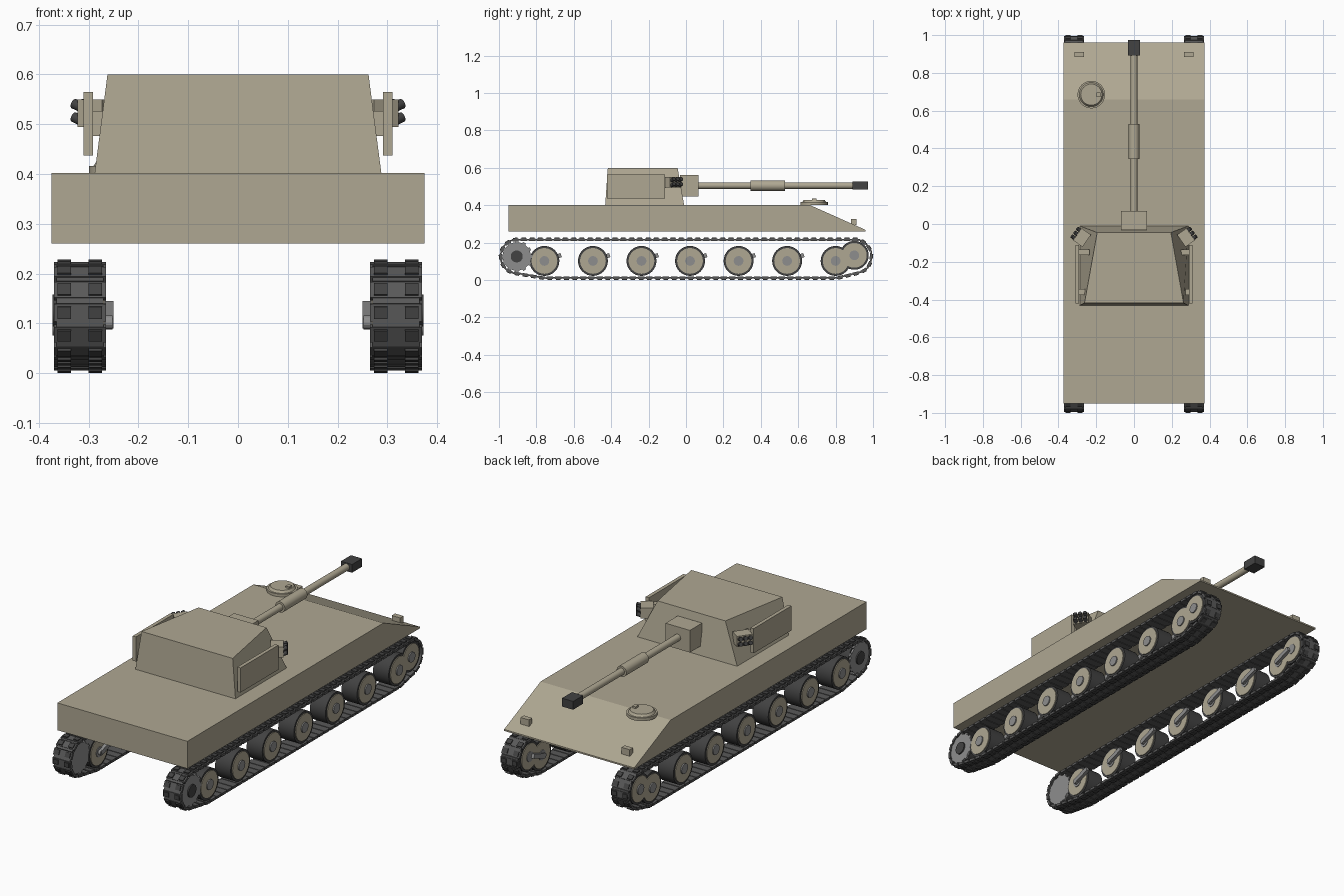
import bpy, bmesh, math
from mathutils import Matrix, Vector

if "Cube" in bpy.data.objects:
    bpy.data.objects.remove(bpy.data.objects["Cube"])


def material(name, rgb):
    m = bpy.data.materials.new(name)
    m.diffuse_color = (*rgb, 1)
    m.use_nodes = True
    m.node_tree.nodes["Principled BSDF"].inputs["Base Color"].default_value = m.diffuse_color
    return m


TAN = material("tan_paint", (0.43, 0.39, 0.29))
DARK = material("dark_rubber", (0.055, 0.055, 0.055))
STEEL = material("steel", (0.27, 0.27, 0.27))
TRACK = material("track_metal", (0.10, 0.10, 0.10))


def box(bm, centre, size, frame=Matrix()):
    m = frame @ Matrix.Translation(centre) @ Matrix.Diagonal((*size, 1))
    bmesh.ops.create_cube(bm, size=1, matrix=m)


def rod(bm, a, b, r, r2=None, sides=32):
    """Cylinder or cone from point a to point b."""
    a, b = Vector(a), Vector(b)
    rot = (b - a).to_track_quat('Z', 'Y').to_matrix().to_4x4()
    bmesh.ops.create_cone(bm, cap_ends=True, segments=sides, radius1=r,
                          radius2=r if r2 is None else r2, depth=(b - a).length,
                          matrix=Matrix.Translation((a + b) / 2) @ rot)


def finish(name, bm, mat, mirror=False, smooth=False):
    bmesh.ops.recalc_face_normals(bm, faces=bm.faces)
    me = bpy.data.meshes.new(name)
    bm.to_mesh(me)
    bm.free()
    me.materials.append(mat)
    if smooth:
        me.shade_smooth()
        me.set_sharp_from_angle(angle=math.radians(35))
    ob = bpy.data.objects.new(name, me)
    bpy.context.collection.objects.link(ob)
    if mirror:
        ob.modifiers.new("mirror", 'MIRROR').use_mirror_merge = False
    return ob


# hull: side profile extruded across x
bm = bmesh.new()
profile = [(-0.95, 0.26), (0.96, 0.26), (0.96, 0.268), (0.66, 0.402), (-0.95, 0.402)]
face = bm.faces.new([bm.verts.new((-0.374, y, z)) for y, z in profile])
ext = bmesh.ops.extrude_face_region(bm, geom=[face])
bmesh.ops.translate(bm, vec=(0.748, 0, 0),
                    verts=[v for v in ext['geom'] if isinstance(v, bmesh.types.BMVert)])
finish("hull", bm, TAN)

# headlights on the sloped plate
bm = bmesh.new()
box(bm, (0.29, 0.897, 0.310), (0.048, 0.027, 0.034))
finish("headlight", bm, TAN, mirror=True)

# driver hatch
bm = bmesh.new()
hx, hy = -0.226, 0.685
rod(bm, (hx, hy, 0.400), (hx, hy, 0.416), 0.073)
rod(bm, (hx, hy, 0.416), (hx, hy, 0.428), 0.064, 0.056)
box(bm, (hx + 0.038, hy, 0.430), (0.02, 0.024, 0.014))
finish("driver_hatch", bm, TAN, smooth=True)

# turret: tapered block, narrower roof towards the gun
bm = bmesh.new()
box(bm, (0, 0, 0.5), (1, 1, 0.2))
for v in bm.verts:
    top, gun_end = v.co.z > 0.5, v.co.y > 0
    half = (0.195 if gun_end else 0.262) if top else 0.288
    y = (-0.045 if top else -0.01) if gun_end else (-0.418 if top else -0.432)
    v.co = (math.copysign(half, v.co.x), y, v.co.z)
finish("turret", bm, TAN)

# side armour plates with brackets to the turret
bm = bmesh.new()
box(bm, (0.301, -0.267, 0.501), (0.019, 0.31, 0.128))
box(bm, (0.277, -0.36, 0.501), (0.04, 0.03, 0.05))
box(bm, (0.265, -0.15, 0.501), (0.06, 0.03, 0.05))
finish("side_plate", bm, TAN, mirror=True)

# smoke launchers angled outward
frame = Matrix.Translation((0.275, -0.072, 0.522)) @ Matrix.Rotation(math.radians(35), 4, 'Z')
bm = bmesh.new()
box(bm, (0, 0, 0), (0.06, 0.078, 0.055), frame)
finish("smoke_launcher_block", bm, TAN, mirror=True)
bm = bmesh.new()
for dy in (-0.025, 0, 0.025):
    for dz in (-0.016, 0.011):
        rod(bm, frame @ Vector((0.02, dy, dz - 0.003)),
            frame @ Vector((0.049, dy, dz + 0.008)), 0.0105, sides=12)
finish("smoke_tubes", bm, DARK, mirror=True, smooth=True)

# gun
bm = bmesh.new()
box(bm, (0, 0.018, 0.503), (0.14, 0.1, 0.115))
finish("mantlet", bm, TAN)
bm = bmesh.new()
rod(bm, (0, 0.05, 0.505), (0, 0.92, 0.505), 0.0175)
rod(bm, (0, 0.345, 0.505), (0, 0.53, 0.505), 0.028)
finish("gun_barrel", bm, TAN, smooth=True)
bm = bmesh.new()
box(bm, (0, 0.932, 0.505), (0.064, 0.082, 0.043))
finish("muzzle_brake", bm, DARK)

# running gear, right side built and mirrored
END_Z, WHEEL_Z = 0.126, 0.102
wheels = [-0.757 + 0.2595 * i for i in range(7)]


def wheel(name, y, z, r, rim, hub):
    for part, radius, x0, x1, mat in (("tyre", r, 0.272, 0.362, DARK),
                                      ("disc", r * 0.86, 0.268, 0.366, rim),
                                      ("hub", 0.026, 0.265, 0.372, hub)):
        bm = bmesh.new()
        rod(bm, (x0, y, z), (x1, y, z), radius)
        finish(f"{name}_{part}", bm, mat, mirror=True, smooth=True)


for i, y in enumerate(wheels):
    wheel(f"road_wheel_{i + 1}", y, WHEEL_Z, 0.08, TAN, STEEL)
    bm = bmesh.new()
    rod(bm, (0.252, y, WHEEL_Z), (0.28, y, WHEEL_Z), 0.014, sides=16)
    angle = math.atan2(0.03, 0.085)
    box(bm, (0, 0.045, 0), (0.017, 0.1, 0.023),
        Matrix.Translation((0.2585, y, WHEEL_Z)) @ Matrix.Rotation(angle, 4, 'X'))
    finish(f"suspension_arm_{i + 1}", bm, STEEL, mirror=True)
wheel("idler", 0.90, 0.132, 0.077, TAN, STEEL)

# drive sprocket: toothed drum, pale discs, dark hub
bm = bmesh.new()
rod(bm, (0.285, -0.905, END_Z), (0.35, -0.905, END_Z), 0.074)
finish("sprocket_drum", bm, DARK, mirror=True, smooth=True)
bm = bmesh.new()
for x in (0.274, 0.355):
    rod(bm, (x, -0.905, END_Z), (x + 0.01, -0.905, END_Z), 0.076)
    for k in range(12):
        f = Matrix.Translation((x + 0.005, -0.905, END_Z)) @ Matrix.Rotation(k * math.tau / 12, 4, 'X')
        box(bm, (0, 0, 0.077), (0.01, 0.018, 0.014), f)
finish("sprocket_disc", bm, STEEL, mirror=True)
bm = bmesh.new()
rod(bm, (0.35, -0.905, END_Z), (0.372, -0.905, END_Z), 0.032)
finish("sprocket_hub", bm, DARK, mirror=True, smooth=True)

# track path: equal-radius arcs round the end wheels and outer road wheels
R = 0.089
centres = [Vector(c) for c in ((wheels[0], WHEEL_Z), (wheels[-1], WHEEL_Z),
                               (0.90, END_Z), (-0.90, END_Z))]
path = []
for i, c in enumerate(centres):
    d0 = c - centres[i - 1]
    d1 = centres[(i + 1) % 4] - c
    a0 = math.atan2(d0.y, d0.x) - math.pi / 2
    a1 = math.atan2(d1.y, d1.x) - math.pi / 2
    sweep = (a1 - a0) % math.tau
    for k in range(33):
        a = a0 + sweep * k / 32
        path.append(c + R * Vector((math.cos(a), math.sin(a))))
path.append(path[0])
total = sum((b - a).length for a, b in zip(path, path[1:]))
LINKS = 94
pitch = total / LINKS

# track links: plate, two outer pads and a joint pin
plates, pads = bmesh.new(), bmesh.new()
travelled, n = 0.0, 0
for a, b in zip(path, path[1:]):
    length = (b - a).length
    while n < LINKS and n * pitch < travelled + length:
        t = (b - a) / length
        p = a + t * (n * pitch - travelled)
        frame = Matrix(((-1, 0, 0, 0.3175), (0, t.x, t.y, p.x),
                        (0, t.y, -t.x, p.y), (0, 0, 0, 1)))
        box(plates, (0, 0, 0), (0.104, pitch * 0.78, 0.013), frame)
        box(plates, (0, pitch / 2, 0), (0.094, pitch * 0.3, 0.008), frame)
        for x in (-0.031, 0.031):
            box(pads, (x, 0, 0.008), (0.027, pitch * 0.55, 0.008), frame)
        n += 1
    travelled += length
finish("track_links", plates, TRACK, mirror=True)
finish("track_pads", pads, DARK, mirror=True)
